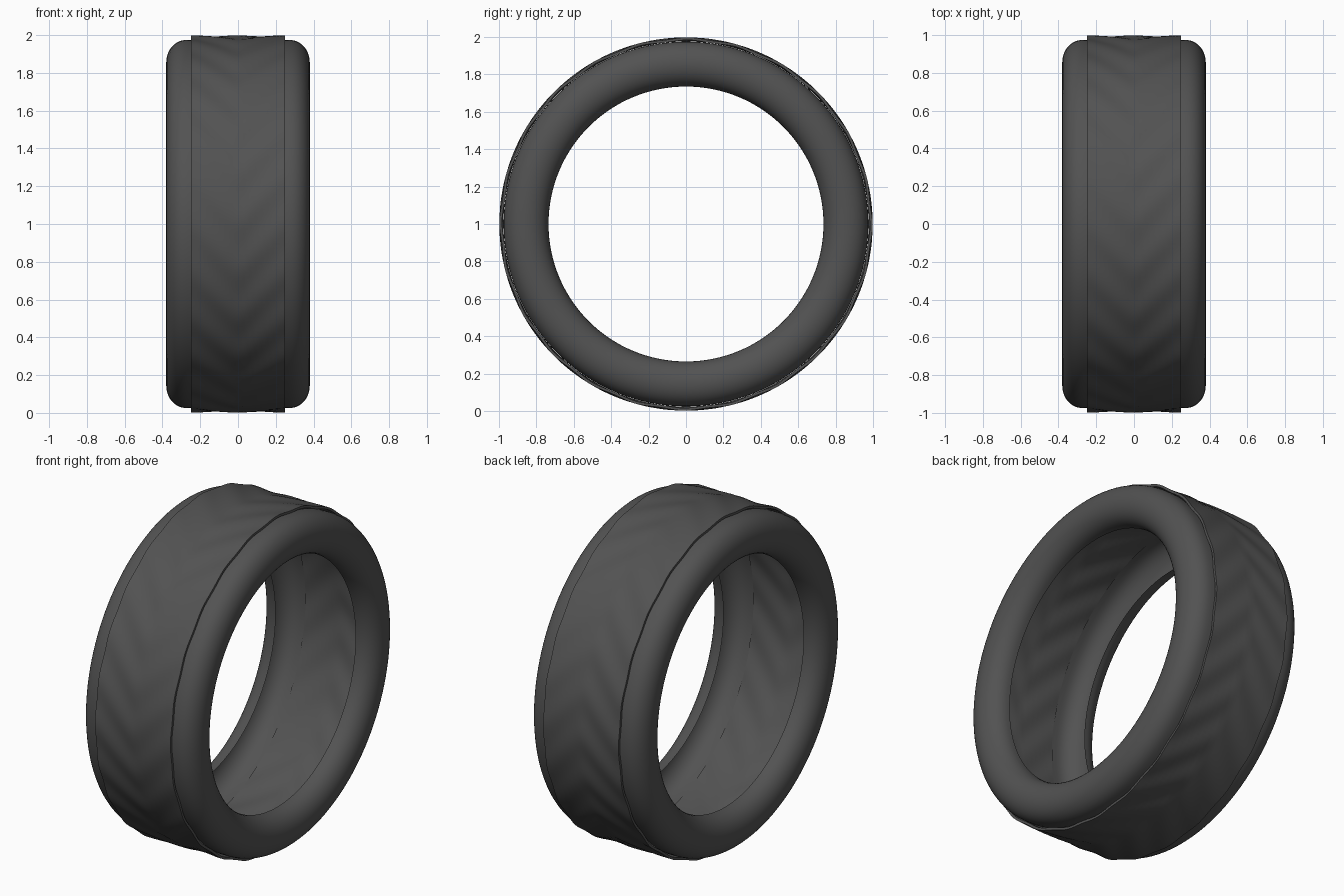
import bpy, bmesh, math

if "Cube" in bpy.data.objects:
    bpy.data.objects.remove(bpy.data.objects["Cube"])

rubber = bpy.data.materials.new("rubber")
rubber.diffuse_color = (0.085, 0.085, 0.085, 1)
rubber.use_nodes = True
rubber.node_tree.nodes["Principled BSDF"].inputs["Base Color"].default_value = rubber.diffuse_color


def lathe(name, profile, segments, closed=False, wave=None):
    """Spin an (x, radius) profile about the x axis at height 1."""
    bm = bmesh.new()
    rings = []
    for i in range(segments):
        a = 2 * math.pi * i / segments
        ring = []
        for x, r in profile:
            if wave:
                r += wave(x, a)
            ring.append(bm.verts.new((x, r * math.cos(a), 1 + r * math.sin(a))))
        rings.append(ring)
    n = len(profile)
    for i in range(segments):
        p, q = rings[i], rings[(i + 1) % segments]
        for j in range(n if closed else n - 1):
            k = (j + 1) % n
            bm.faces.new((p[j], p[k], q[k], q[j]))
    bmesh.ops.recalc_face_normals(bm, faces=bm.faces)
    mesh = bpy.data.meshes.new(name)
    bm.to_mesh(mesh)
    bm.free()
    mesh.materials.append(rubber)
    obj = bpy.data.objects.new(name, mesh)
    bpy.context.collection.objects.link(obj)
    bpy.ops.object.select_all(action='DESELECT')
    obj.select_set(True)
    bpy.context.view_layer.objects.active = obj
    bpy.ops.object.shade_smooth_by_angle(angle=math.radians(40))
    return obj


# Rounded sidewalls: hollow half-round rings, one per side
half_round = []
for i in range(21):
    t = math.pi * (0.5 - i / 20)
    half_round.append((0.265 + 0.115 * math.cos(t) ** 0.9 if abs(t) < 1.57 else 0.265,
                       0.855 + 0.12 * math.sin(t)))
half_round.insert(0, (0.235, 0.975))
for side, name in ((1, "right_sidewall"), (-1, "left_sidewall")):
    lathe(name, [(side * x, r) for x, r in half_round], 128)


# Tread band: thin shell with shallow V-shaped waves
def chevron(x, a):
    return 0.004 * math.cos(24 * (a + 1.1 * abs(x)))


steps = 16
xs = [-0.25 + 0.5 * i / steps for i in range(steps + 1)]
outer = [(x, 0.994) for x in xs]
inner = [(x, 0.980) for x in reversed(xs)]
lathe("tread_band", outer + inner, 240, closed=True, wave=chevron)
